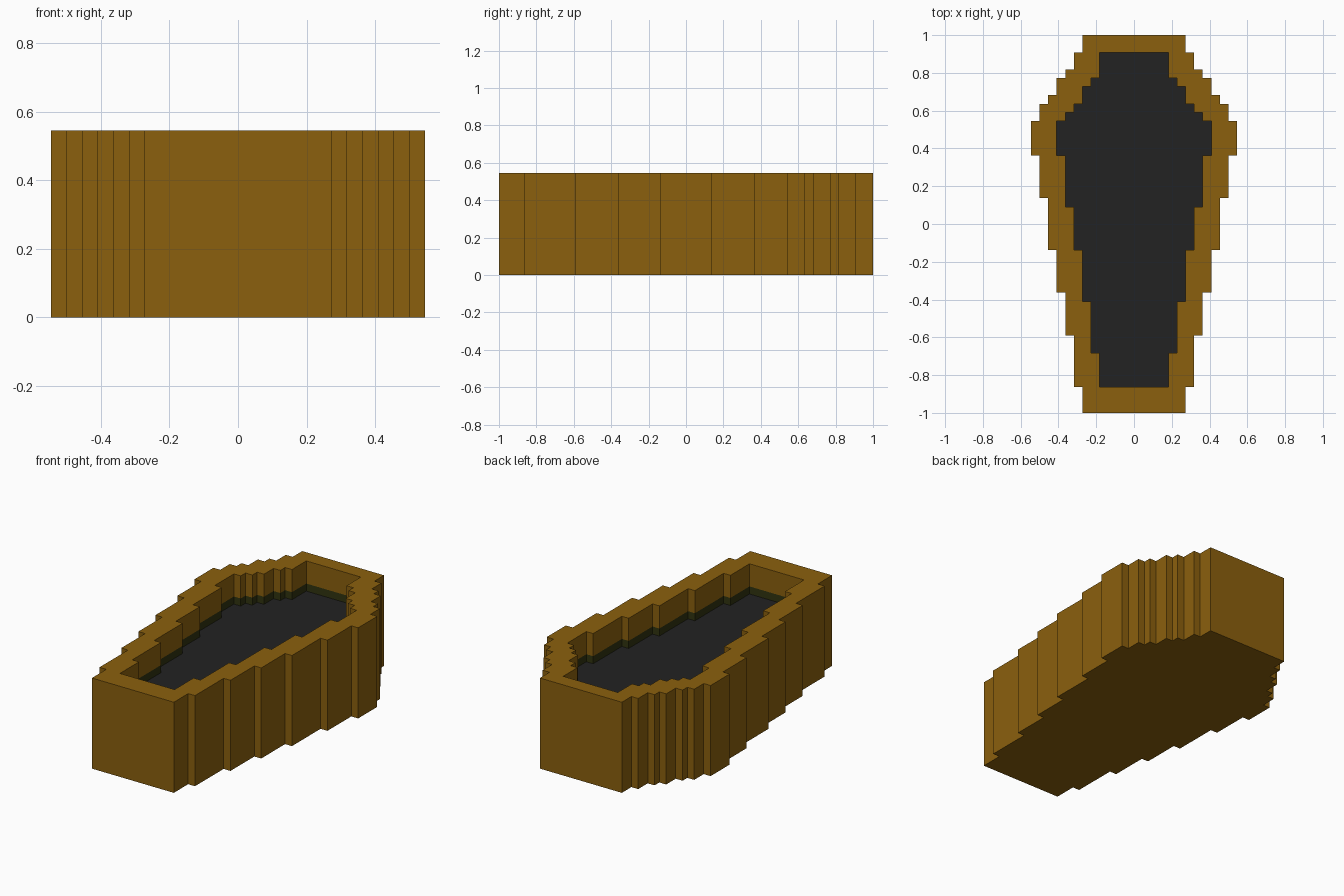
import bpy

cube = bpy.data.objects.get("Cube")
if cube:
    bpy.data.objects.remove(cube, do_unlink=True)

U = 2 / 44                    # one block unit
TOP, BAND, FLOOR = 12, 9, 8   # heights in units


def material(name, rgb):
    lin = [((c / 255 + 0.055) / 1.055) ** 2.4 if c > 10 else c / 255 / 12.92 for c in rgb]
    m = bpy.data.materials.new(name)
    m.use_nodes = True
    m.diffuse_color = (*lin, 1)
    m.node_tree.nodes["Principled BSDF"].inputs["Base Color"].default_value = (*lin, 1)
    return m


wood = material("wood brown", (139, 96, 13))
moss = material("dark olive", (48, 51, 15))
soil = material("charcoal", (34, 34, 34))


def outline(start, steps):
    """Stepped +x half outline, front to back; steps are (half width, end y)."""
    pts, y = [(0, start)], start
    for half_width, end in steps:
        pts += [(half_width, y), (half_width, end)]
        y = end
    return pts + [(0, y)]


def ring(pts, z):
    return [(x, y, z) for x, y in pts]


def wall(pts, low, high, inward=False):
    """Vertical quads along an outline."""
    quads = []
    for (ax, ay), (bx, by) in zip(pts, pts[1:]):
        q = [(ax, ay, low), (bx, by, low), (bx, by, high), (ax, ay, high)]
        quads.append(q[::-1] if inward else q)
    return quads


def part(name, polys, mat):
    """Build the +x half from polygons with shared vertices, then mirror it."""
    index, faces = {}, []
    for poly in polys:
        faces.append([index.setdefault(p, len(index)) for p in poly])
    mesh = bpy.data.meshes.new(name)
    mesh.from_pydata([(x * U, y * U, z * U) for x, y, z in index], [], faces)
    mesh.materials.append(mat)
    ob = bpy.data.objects.new(name, mesh)
    bpy.context.collection.objects.link(ob)
    mod = ob.modifiers.new("Mirror", "MIRROR")
    mod.use_clip = True
    mod.merge_threshold = 0.0005
    return ob


outer = outline(-22, [(6, -19), (7, -13), (8, -8), (9, -3), (10, 3), (11, 8), (12, 12),
                      (11, 14), (10, 15), (9, 17), (8, 18), (7, 20), (6, 22)])
inner = outline(-19, [(4, -15), (5, -9), (6, -3), (7, 2), (8, 8), (9, 12),
                      (8, 13), (7, 14), (6, 16), (5, 17), (4, 20)])

# Wooden box: outer wall, underside, rim and upper inner wall
part("coffin_shell",
     wall(outer, 0, TOP) + [ring(outer, 0)[::-1]]
     + [ring(outer, TOP) + ring(inner, TOP)[::-1]]
     + wall(inner, BAND, TOP, inward=True), wood)

# Dark band around the foot of the inner wall
part("inner_band", wall(inner, FLOOR, BAND, inward=True), moss)

# Recessed floor
part("inner_floor", [ring(inner, FLOOR)], soil)
